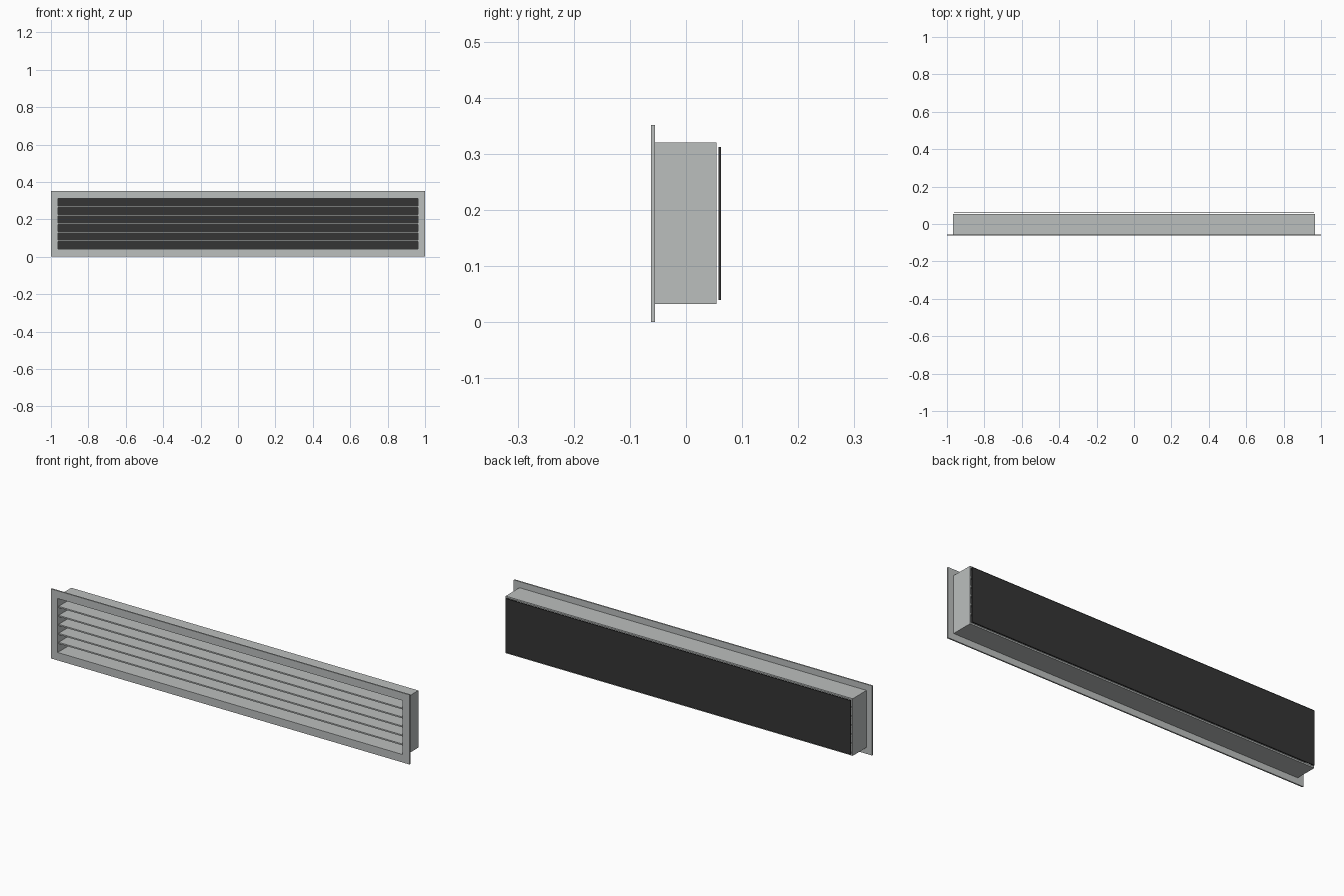
import bpy, bmesh

if "Cube" in bpy.data.objects:
    bpy.data.objects.remove(bpy.data.objects["Cube"])


def material(name, rgb):
    m = bpy.data.materials.new(name)
    m.diffuse_color = (*rgb, 1)
    m.use_nodes = True
    m.node_tree.nodes["Principled BSDF"].inputs["Base Color"].default_value = m.diffuse_color
    return m


METAL = material("light grey metal", (0.50, 0.52, 0.515))
DARK = material("dark backing", (0.035, 0.035, 0.035))


def finish(name, bm, mat):
    bmesh.ops.recalc_face_normals(bm, faces=bm.faces)
    me = bpy.data.meshes.new(name)
    bm.to_mesh(me)
    bm.free()
    me.materials.append(mat)
    ob = bpy.data.objects.new(name, me)
    bpy.context.collection.objects.link(ob)
    return ob


def box(name, x, y0, y1, z0, z1, mat):
    bm = bmesh.new()
    bmesh.ops.create_cube(bm, size=1)
    for v in bm.verts:
        v.co = (v.co.x * 2 * x,
                y0 if v.co.y < 0 else y1,
                z0 if v.co.z < 0 else z1)
    return finish(name, bm, mat)


def ring(name, outer, inner, y0, y1, mat):
    """Rectangular tube along y; outer and inner are (half width, z low, z high)."""
    bm = bmesh.new()

    def loop(rect, y):
        x, z0, z1 = rect
        return [bm.verts.new(p) for p in
                ((-x, y, z0), (x, y, z0), (x, y, z1), (-x, y, z1))]

    loops = [loop(outer, y0), loop(outer, y1), loop(inner, y1), loop(inner, y0)]
    for k in range(4):
        a, b = loops[k], loops[(k + 1) % 4]
        for i in range(4):
            j = (i + 1) % 4
            bm.faces.new((a[i], a[j], b[j], b[i]))
    return finish(name, bm, mat)


Z0, Z1, HALF = 0.04, 0.312, 0.962      # clear opening
FRONT, STEP, BACK = -0.0625, -0.0555, 0.0545

# Front flange and the duct sleeve behind it
ring("front_flange", (1.0, 0, 0.351), (HALF, Z0, Z1), FRONT, STEP, METAL)
ring("duct_sleeve", (0.968, 0.032, 0.32), (HALF, Z0, Z1), STEP, BACK, METAL)

# Five level slats, evenly spaced in the opening
pitch = (Z1 - Z0) / 6
for n in range(1, 6):
    z = Z0 + n * pitch
    box(f"slat_{n}", HALF, STEP, BACK, z - 0.0035, z + 0.0035, METAL)

# Dark panel just behind the sleeve
box("back_panel", HALF, 0.0575, 0.0625, Z0, Z1, DARK)
